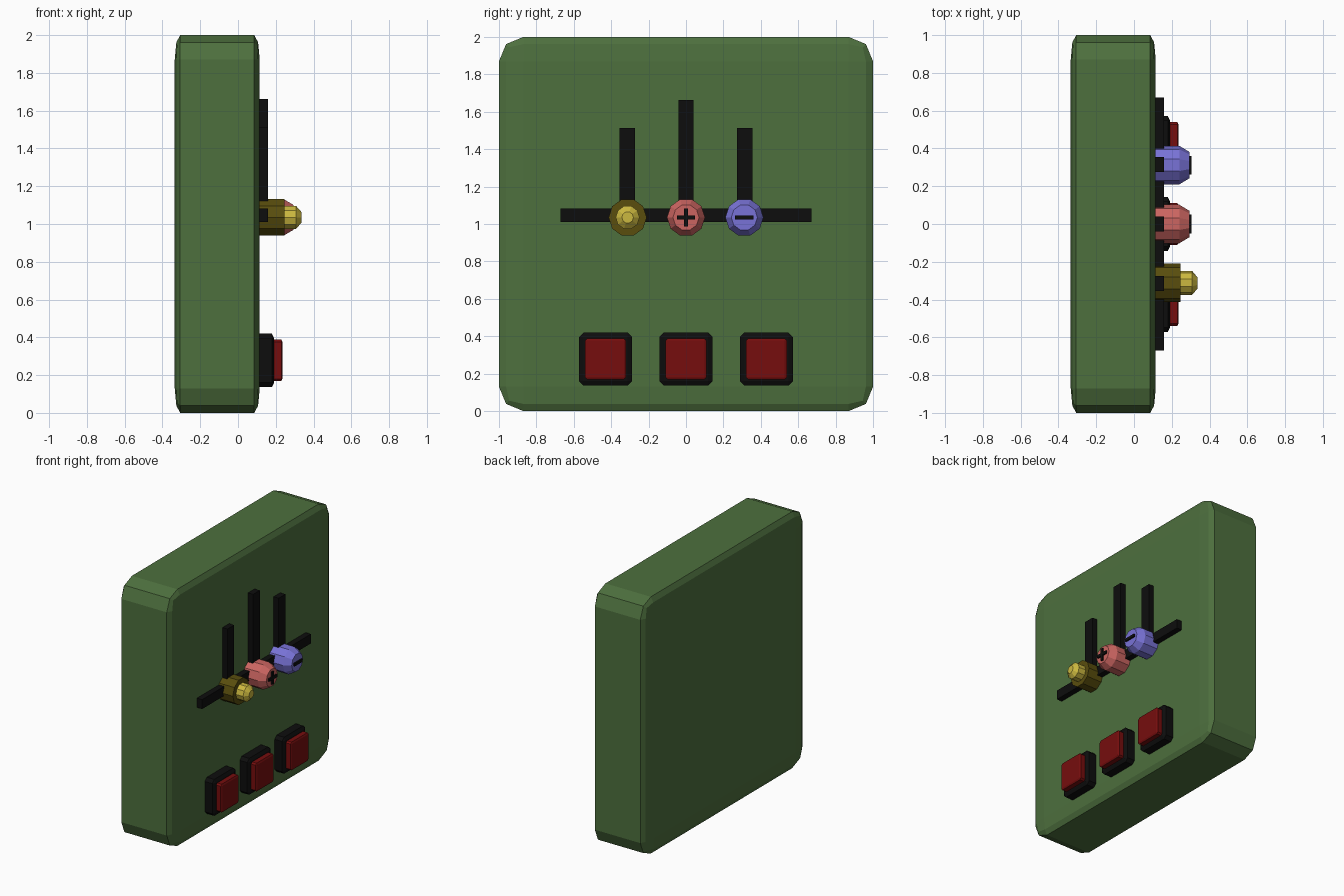
import bpy, bmesh, math
from mathutils import Vector

if "Cube" in bpy.data.objects:
    bpy.data.objects.remove(bpy.data.objects["Cube"])


def material(name, rgb):
    m = bpy.data.materials.new(name)
    m.diffuse_color = (*rgb, 1)
    m.use_nodes = True
    m.node_tree.nodes["Principled BSDF"].inputs["Base Color"].default_value = m.diffuse_color
    return m


GREEN = material("green", (0.075, 0.16, 0.048))
BLACK = material("black", (0.004, 0.004, 0.004))
RED = material("red", (0.18, 0.004, 0.004))
OCHRE = material("ochre", (0.10, 0.075, 0.004))
YELLOW = material("yellow", (0.60, 0.48, 0.05))
SALMON = material("salmon", (0.60, 0.13, 0.12))
BLUE = material("blue", (0.19, 0.17, 0.68))


def finish(name, bm, mat):
    bmesh.ops.recalc_face_normals(bm, faces=bm.faces)
    mesh = bpy.data.meshes.new(name)
    bm.to_mesh(mesh)
    bm.free()
    mesh.materials.append(mat)
    ob = bpy.data.objects.new(name, mesh)
    bpy.context.collection.objects.link(ob)
    return ob


def box(name, mat, x, y, z, bevel=0, segments=1):
    """Box from (min, max) ranges; bevel is a fraction of the half size, scaled with the box."""
    bm = bmesh.new()
    bmesh.ops.create_cube(bm, size=2)
    if bevel:
        bmesh.ops.bevel(bm, geom=bm.edges[:], offset=bevel, segments=segments,
                        profile=0.5, affect='EDGES')
    lo, hi = Vector((x[0], y[0], z[0])), Vector((x[1], y[1], z[1]))
    for v in bm.verts:
        v.co = (lo + hi) / 2 + v.co * (hi - lo) / 2
    return finish(name, bm, mat)


def turned(name, mat, y, z, profile, sides=10):
    """Closed solid turned about the x direction from (x, radius) points."""
    bm = bmesh.new()
    rings = []
    for x, r in profile:
        angles = [2 * math.pi * i / sides for i in range(sides)]
        rings.append([bm.verts.new((x, y + r * math.cos(a), z + r * math.sin(a)))
                      for a in angles])
    for a, b in zip(rings, rings[1:]):
        for i in range(sides):
            j = (i + 1) % sides
            bm.faces.new((a[i], a[j], b[j], b[i]))
    bm.faces.new(rings[0])
    bm.faces.new(rings[-1])
    return finish(name, bm, mat)


FACE = 0.115   # front plane of the panel
BACK = 0.09    # fixtures are sunk slightly into the panel
ROW = 1.035    # height of the knob row

# panel body
box("panel_body", GREEN, (-0.335, FACE), (-1, 1), (0, 2), 0.13, 2)

# raised black lines
box("cross_line", BLACK, (BACK, 0.16), (-0.67, 0.67), (1.01, 1.083))
for side, y, top in (("left", -0.315, 1.513), ("middle", 0, 1.663), ("right", 0.315, 1.513)):
    box("upright_line_" + side, BLACK, (BACK, 0.159), (y - 0.041, y + 0.041), (1.02, top))

# terminal knobs
turned("yellow_socket_base", OCHRE, -0.312, ROW, [(BACK, 0.102), (0.245, 0.102)])
turned("yellow_socket_tip", YELLOW, -0.312, ROW, [(0.2, 0.064), (0.307, 0.064), (0.335, 0.031)])
knob = [(BACK, 0.102), (0.24, 0.102), (0.293, 0.07)]
turned("positive_knob", SALMON, 0, ROW, knob)
turned("negative_knob", BLUE, 0.312, ROW, knob)

# plus and minus marks
for name, y in (("plus_bar", 0), ("minus_bar", 0.312)):
    box(name, BLACK, (0.27, 0.305), (y - 0.049, y + 0.049), (ROW - 0.011, ROW + 0.011))
box("plus_upright", BLACK, (0.27, 0.3045), (-0.011, 0.011), (ROW - 0.049, ROW + 0.049))

# push buttons in their frames
for side, y in (("left", -0.43), ("middle", 0), ("right", 0.43)):
    box("button_frame_" + side, BLACK, (0.05, 0.191), (y - 0.142, y + 0.142),
        (0.136, 0.42), 0.17)
    box("button_" + side, RED, (0.13, 0.235), (y - 0.11, y + 0.11), (0.168, 0.388), 0.11)
